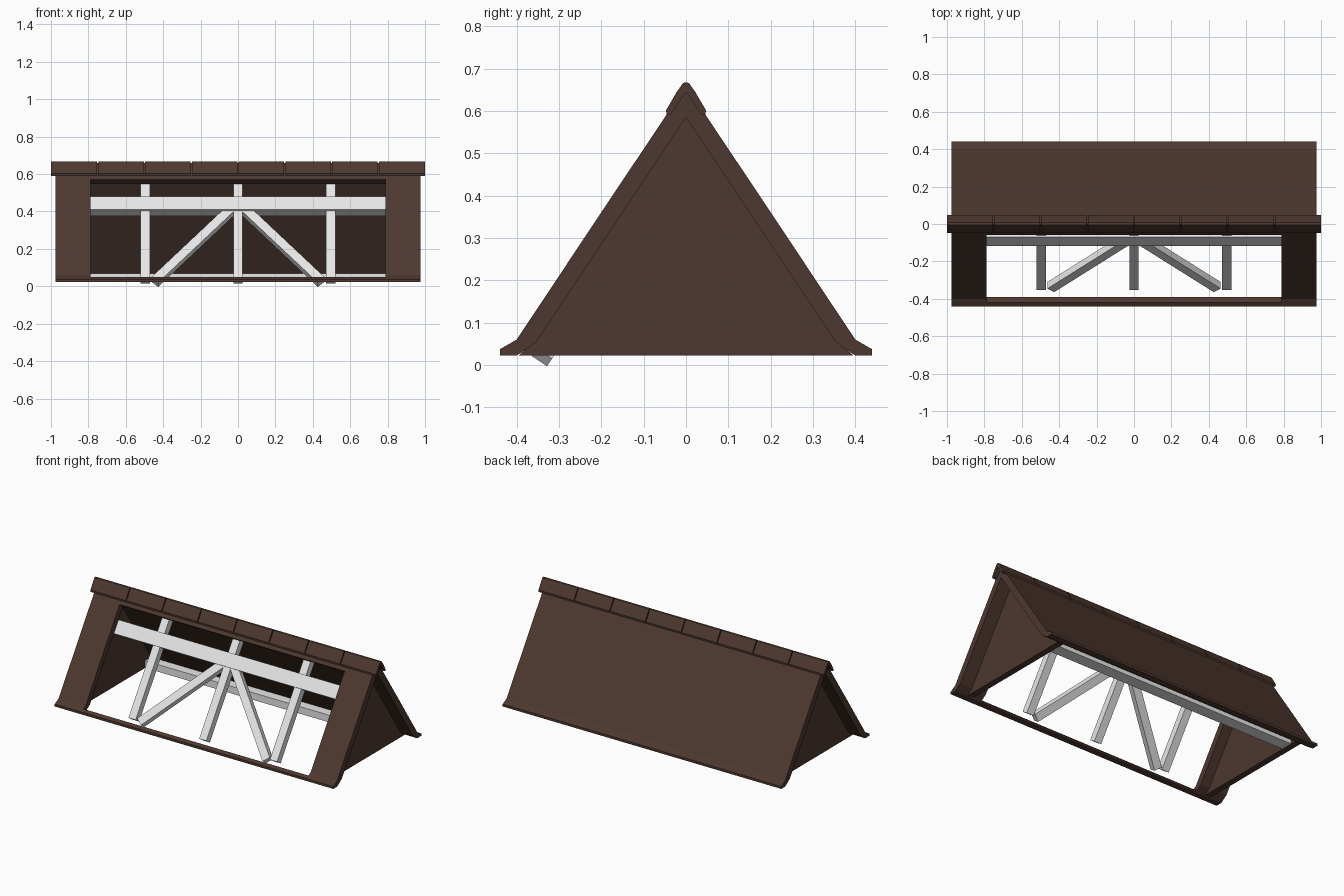
import bpy, bmesh, math
from mathutils import Vector, Matrix

if "Cube" in bpy.data.objects:
    bpy.data.objects.remove(bpy.data.objects["Cube"])


def material(name, rgb):
    m = bpy.data.materials.new(name)
    m.diffuse_color = (*rgb, 1)
    m.use_nodes = True
    m.node_tree.nodes["Principled BSDF"].inputs["Base Color"].default_value = m.diffuse_color
    return m


BROWN = material("dark brown roof", (0.074, 0.040, 0.029))
GREY = material("pale grey timber", (0.8, 0.8, 0.8))

# Slope frame of the front underside: ridge at z = INNER, rise 1.5 per unit of y
INNER, RISE = 0.585, 1.5
UP = Vector((0, 1, RISE)).normalized()
OUT = Vector((0, -RISE, 1)).normalized()


def add_object(name, bm, mat):
    bmesh.ops.recalc_face_normals(bm, faces=bm.faces)
    me = bpy.data.meshes.new(name)
    bm.to_mesh(me)
    bm.free()
    me.materials.append(mat)
    ob = bpy.data.objects.new(name, me)
    bpy.context.collection.objects.link(ob)
    return ob


def prism(name, profile, x0, x1, mat):
    """Extrude a (y, z) profile along x."""
    bm = bmesh.new()
    f = bm.faces.new([bm.verts.new((x0, y, z)) for y, z in profile])
    r = bmesh.ops.extrude_face_region(bm, geom=[f])
    bmesh.ops.translate(bm, vec=(x1 - x0, 0, 0),
                        verts=[v for v in r["geom"] if isinstance(v, bmesh.types.BMVert)])
    return add_object(name, bm, mat)


def on_slope(x, z):
    return Vector((x, (z - INNER) / RISE, z))


def timber(name, a, b, width, near, far, mat=GREY):
    """Square bar lying in the front slope from a to b (x, z), between two depths."""
    p, q = on_slope(*a), on_slope(*b)
    along = (q - p).normalized()
    side = OUT.cross(along)
    mid = (p + q) / 2 - OUT * (near + far) / 2
    rot = Matrix((along, side, OUT)).transposed().to_4x4()
    bm = bmesh.new()
    bmesh.ops.create_cube(bm, size=1, matrix=Matrix.Translation(mid) @ rot
                          @ Matrix.Diagonal(((q - p).length, width, far - near, 1)))
    return add_object(name, bm, mat)


def mirrored(half):
    """Full profile from the right half, listed top to bottom."""
    return half + [(-y, z) for y, z in reversed(half) if y > 0]


# Roof slabs with flared eaves
outer = [(0, 0.66), (0.2, 0.361), (0.4, 0.06), (0.44, 0.037), (0.44, 0.022)]
inner = [(0.40, 0.022), (0.355, 0.053), (0, INNER)]
full = ([(-y, z) for y, z in reversed(outer)] + outer[1:] + inner
        + [(-y, z) for y, z in reversed(inner[:-1])])
roof = prism("roof_slabs", full, -0.975, 0.975, BROWN)

# Opening cut square through the front slab
cutter = timber("opening_cutter", (0, 0.020), (0, 0.548), 1.575, -0.12, 0.03)
cutter.hide_render = True
mod = roof.modifiers.new("opening", "BOOLEAN")
mod.object = cutter
mod.operation = 'DIFFERENCE'
mod.solver = 'EXACT'
bpy.context.view_layer.objects.active = roof
bpy.ops.object.modifier_apply(modifier=mod.name)
bpy.data.objects.remove(cutter)

# Recessed gable walls
gable = [(0, INNER + 0.01), (0.36, 0.055), (0.395, 0.0225), (-0.395, 0.0225), (-0.36, 0.055)]
for s, side in ((-1, "left"), (1, "right")):
    prism("gable_wall_" + side, gable, s * 0.85, s * 0.89, BROWN)

# Row of ridge cap tiles
cap_out = [(0, 0.668), (0.007, 0.666), (0.022, 0.645), (0.047, 0.602), (0.046, 0.590)]
cap_in = [(0.036, 0.592), (0.0, 0.645)]
cap = ([(-y, z) for y, z in reversed(cap_out)] + cap_out[1:] + cap_in
       + [(-y, z) for y, z in reversed(cap_in[:-1])])
for i in range(8):
    x = -1 + i * 0.25
    prism(f"ridge_cap_{i + 1}", cap, x + (0.003 if i else 0),
          x + (0.247 if i < 7 else 0.25), BROWN)

# Timber frame inside the opening
timber("collar_beam", (-0.85, 0.445), (0.85, 0.445), 0.084, 0.0, 0.063)
for i, x in enumerate((-0.495, 0, 0.495)):
    timber(f"rafter_{i + 1}", (x, 0.044), (x, 0.57), 0.05, 0.009, 0.053)
for s, side in ((-1, "left"), (1, "right")):
    timber("brace_" + side, (s * 0.445, 0.040), (s * 0.02, 0.44), 0.05, 0.010, 0.053)

# Wall plate along the back eave
prism("back_wall_plate", [(0.283, 0.024), (0.36, 0.024), (0.355, 0.069), (0.283, 0.069)],
      -0.85, 0.85, GREY)
